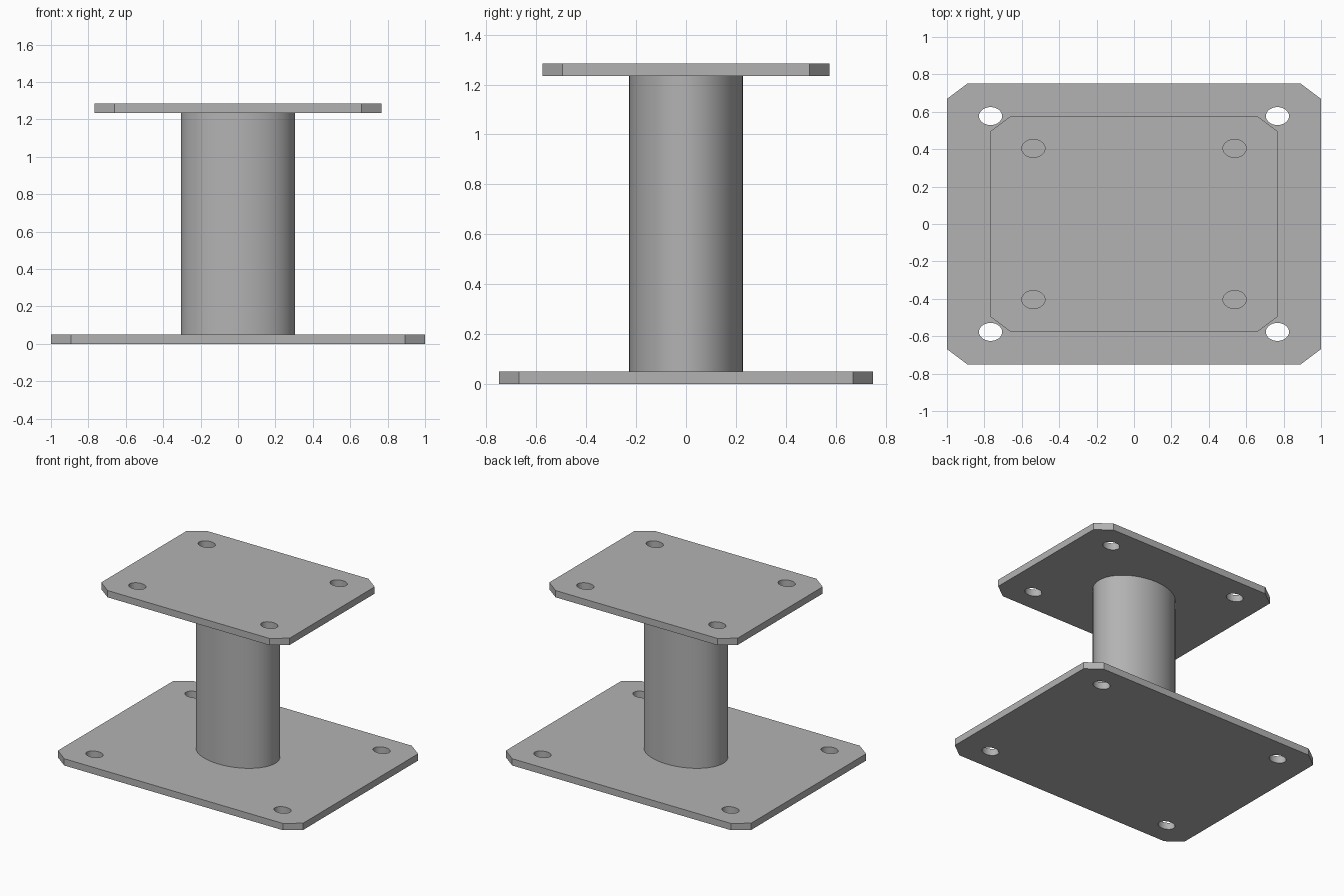
import bpy, bmesh
from math import cos, sin, pi, radians

cube = bpy.data.objects.get("Cube")
if cube:
    bpy.data.objects.remove(cube)

steel = bpy.data.materials.new("grey_steel")
steel.use_nodes = True
steel.diffuse_color = (0.45, 0.45, 0.45, 1)
steel.node_tree.nodes["Principled BSDF"].inputs["Base Color"].default_value = (0.45, 0.45, 0.45, 1)

CORNERS = [(1, 1), (-1, 1), (-1, -1), (1, -1)]


def ellipse(cx, cy, rx, ry, n):
    return [(cx + rx * cos(2 * pi * i / n), cy + ry * sin(2 * pi * i / n)) for i in range(n)]


def chamfered_rect(hx, hy, cx, cy):
    pts = []
    for sx, sy in CORNERS:
        pair = [(sx * hx, sy * (hy - cy)), (sx * (hx - cx), sy * hy)]
        pts += pair if sx * sy > 0 else pair[::-1]
    return pts


def extrude_loops(name, loops, z0, z1):
    """Fill an outline (with optional hole loops) and extrude it upwards."""
    bm = bmesh.new()
    edges = []
    for loop in loops:
        vs = [bm.verts.new((x, y, z0)) for x, y in loop]
        edges += [bm.edges.new((vs[i - 1], vs[i])) for i in range(len(vs))]
    bmesh.ops.triangle_fill(bm, edges=edges, use_beauty=True, normal=(0, 0, 1))
    new = bmesh.ops.extrude_face_region(bm, geom=bm.faces[:], use_keep_orig=True)
    top = [g for g in new["geom"] if isinstance(g, bmesh.types.BMVert)]
    bmesh.ops.translate(bm, verts=top, vec=(0, 0, z1 - z0))
    bmesh.ops.recalc_face_normals(bm, faces=bm.faces[:])
    mesh = bpy.data.meshes.new(name)
    bm.to_mesh(mesh)
    bm.free()
    mesh.materials.append(steel)
    obj = bpy.data.objects.new(name, mesh)
    bpy.context.collection.objects.link(obj)
    bpy.ops.object.select_all(action="DESELECT")
    obj.select_set(True)
    bpy.context.view_layer.objects.active = obj
    bpy.ops.object.shade_smooth_by_angle(angle=radians(30))
    return obj


def plate(name, hx, hy, hole_x, hole_y, z0):
    holes = [ellipse(sx * hole_x, sy * hole_y, 0.062, 0.048, 32) for sx, sy in CORNERS]
    extrude_loops(name, [chamfered_rect(hx, hy, 0.108, 0.081)] + holes, z0, z0 + 0.05)


# Base and top plates with bolt holes, joined by an oval column
plate("base_plate", 1.0, 0.75, 0.767, 0.577, 0)
plate("top_plate", 0.768, 0.576, 0.538, 0.404, 1.235)
extrude_loops("column", [ellipse(0, 0, 0.305, 0.228, 48)], 0.05, 1.235)
